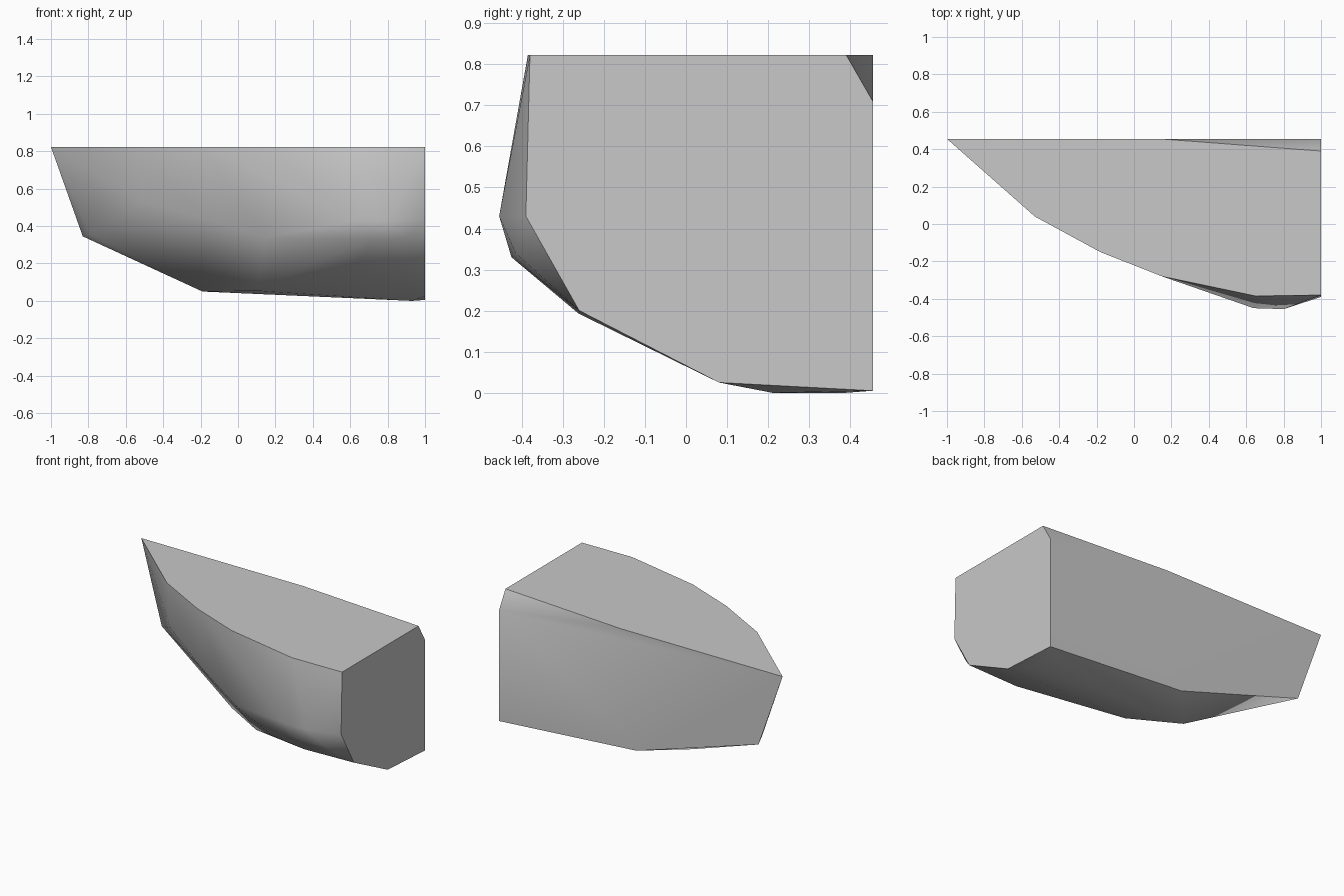
import bpy
import bmesh
import math

default_cube = bpy.data.objects.get("Cube")
if default_cube:
    bpy.data.objects.remove(default_cube, do_unlink=True)

# Planes that cut the stone flat
TOP, END, BACK = 0.823, 1.0, 0.455


def make_material(name, color):
    material = bpy.data.materials.new(name)
    material.use_nodes = True
    material.diffuse_color = color
    material.node_tree.nodes["Principled BSDF"].inputs["Base Color"].default_value = color
    return material


def make_hull(name, corners, material):
    """Wrap the corner points in a convex solid with merged flat faces."""
    bm = bmesh.new()
    for corner in corners:
        bm.verts.new(corner)
    bmesh.ops.convex_hull(bm, input=bm.verts[:])
    loose = [v for v in bm.verts if not v.link_faces]
    bmesh.ops.delete(bm, geom=loose, context='VERTS')
    bmesh.ops.dissolve_limit(bm, angle_limit=math.radians(0.5),
                             verts=bm.verts[:], edges=bm.edges[:])
    bmesh.ops.recalc_face_normals(bm, faces=bm.faces[:])
    mesh = bpy.data.meshes.new(name)
    bm.to_mesh(mesh)
    bm.free()
    mesh.materials.append(material)
    obj = bpy.data.objects.new(name, mesh)
    bpy.context.collection.objects.link(obj)
    return obj


# Flat top outline (x, y), curving along the front
top_outline = [(-1, BACK), (-0.53, 0.04), (-0.18, -0.15), (0.15, -0.28),
               (0.65, -0.385), (END, -0.38), (END, 0.39), (0.14, BACK)]

# Flat right end profile (y, z), with a chamfered back corner
end_profile = [(-0.39, 0.43), (-0.26, 0.2), (0.08, 0.025),
               (BACK, 0.005), (BACK, 0.71)]

# Flat back lower edge (x, z)
back_edge = [(0.03, 0.075), (-0.83, 0.345)]

# Front bulge, steep front wall and rounded underside (x, y, z)
bulge = [(0.64, -0.45, 0.43), (0.8, -0.455, 0.43),
         (0.72, -0.425, 0.33), (0.9, -0.415, 0.34)]
front_wall = [(-0.52, 0.06, 0.53), (-0.18, -0.12, 0.44), (0.15, -0.25, 0.34)]
underside = [(0.65, -0.262, 0.193), (0.4, -0.23, 0.2), (0.1, 0.04, 0.054),
             (-0.19, 0.21, 0.05), (-0.79, 0.36, 0.355),
             (0.93, 0.21, 0), (0.93, 0.39, 0)]

corners = [(x, y, TOP) for x, y in top_outline]
corners += [(END, y, z) for y, z in end_profile]
corners += [(x, BACK, z) for x, z in back_edge]
corners += bulge + front_wall + underside

stone_grey = make_material("stone_grey", (0.58, 0.58, 0.58, 1))
stone = make_hull("stone_block", corners, stone_grey)

# Soft front and underside, crisp cut edges
bpy.ops.object.select_all(action='DESELECT')
stone.select_set(True)
bpy.context.view_layer.objects.active = stone
bpy.ops.object.shade_smooth_by_angle(angle=math.radians(42))
